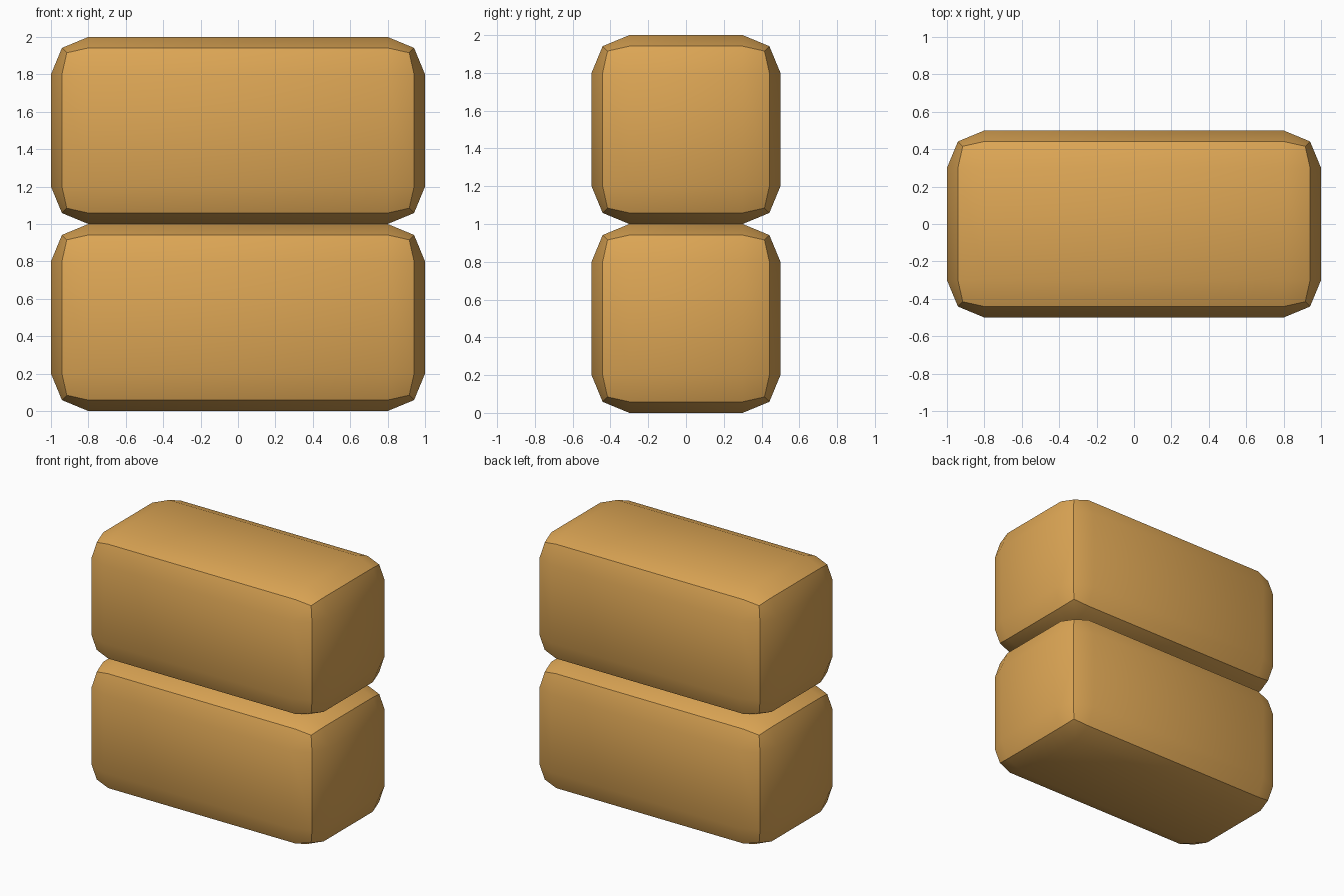
import bpy, bmesh, math
from mathutils import Matrix

if "Cube" in bpy.data.objects:
    bpy.data.objects.remove(bpy.data.objects["Cube"])

tan = bpy.data.materials.new("warm_tan")
tan.diffuse_color = (0.72, 0.38, 0.09, 1.0)
tan.use_nodes = True
tan.node_tree.nodes["Principled BSDF"].inputs["Base Color"].default_value = tan.diffuse_color


def rounded_block(name, z):
    """Box 2 x 1 x 1 with a two-step rounded bevel on every edge."""
    bm = bmesh.new()
    bmesh.ops.create_cube(bm, size=1.0, matrix=Matrix.Diagonal((2, 1, 1, 1)))
    bmesh.ops.bevel(bm, geom=bm.edges[:], offset=0.2, offset_type='OFFSET',
                    segments=2, profile=0.5, affect='EDGES')
    mesh = bpy.data.meshes.new(name)
    bm.to_mesh(mesh)
    bm.free()
    mesh.materials.append(tan)
    obj = bpy.data.objects.new(name, mesh)
    obj.location.z = z
    bpy.context.collection.objects.link(obj)
    # smooth the shallow bevel steps, keep the 45 degree creases
    bpy.ops.object.select_all(action='DESELECT')
    obj.select_set(True)
    bpy.context.view_layer.objects.active = obj
    bpy.ops.object.shade_smooth_by_angle(angle=math.radians(40))


# Two identical blocks stacked on each other
rounded_block("lower_block", 0.5)
rounded_block("upper_block", 1.5)
